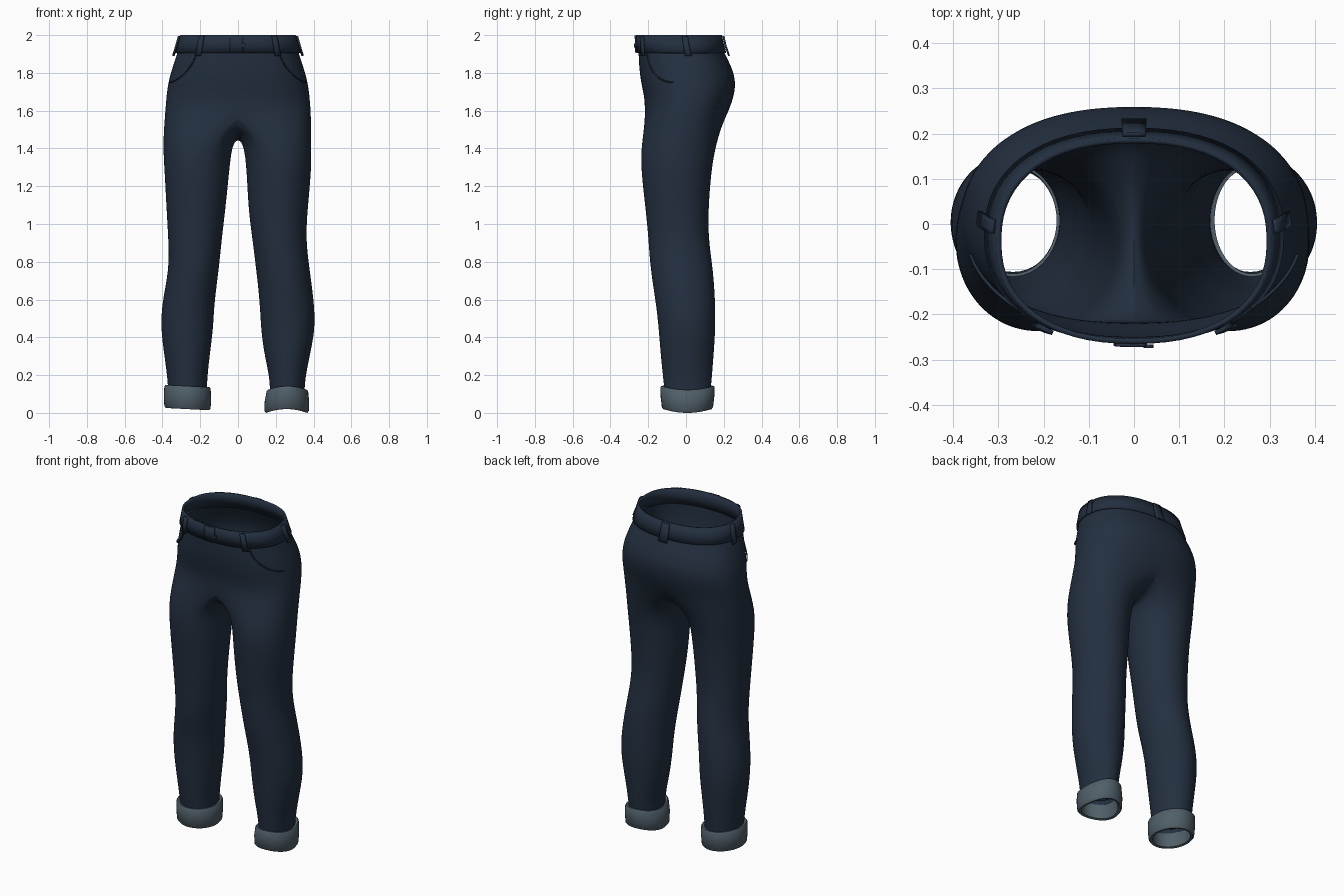
import bpy, bmesh, math
from math import sin, cos, pi, copysign

cube = bpy.data.objects.get("Cube")
if cube:
    bpy.data.objects.remove(cube, do_unlink=True)


def material(name, color):
    mat = bpy.data.materials.new(name)
    mat.use_nodes = True
    mat.diffuse_color = (*color, 1)
    mat.node_tree.nodes["Principled BSDF"].inputs["Base Color"].default_value = (*color, 1)
    return mat


denim = material("dark denim", (0.017, 0.029, 0.051))
lining = material("grey denim underside", (0.08, 0.115, 0.14))

# Hip sections in hundredths: height, half width, front, back
HIPS = [(200, 29.5, -25.5, 18), (191, 32, -25.2, 20), (184, 34.5, -25, 24),
        (175, 37.2, -24, 26.8), (166, 38.2, -21.8, 25), (158, 38.8, -22, 22)]
# Leg sections in hundredths: height, front, back, right outer and inner, left outer and inner
LEGS = [(142, -24, 16, 40, 3, 39, 3), (128, -24, 13.5, 39, 4.5, 39, 4.5),
        (108, -21.5, 12, 38, 6.5, 37, 5.3), (92, -20, 12, 37, 8.5, 36, 7.5),
        (76, -19, 14.5, 36.5, 10, 38, 9.5), (58, -16, 15.7, 40.5, 12.5, 40.5, 11.5),
        (44, -14.5, 15.7, 41, 13, 41, 12), (30, -13.5, 14.7, 39, 15, 38, 14),
        (15, -11.8, 13.5, 37, 16.5, 35, 17.5), (4, -10.8, 12.3, 37, 16.5, 35.5, 16)]


def section(table, z):
    """Values of a table at height z, in units."""
    z *= 100
    for upper, lower in zip(table, table[1:]):
        if z >= lower[0] or lower is table[-1]:
            f = min(max((upper[0] - z) / (upper[0] - lower[0]), 0), 1)
            return [(u + (l - u) * f) / 100 for u, l in zip(upper[1:], lower[1:])]


def rounded(value):
    return copysign(abs(value) ** 0.87, value)


def hip_point(t, z, grow=0.0):
    """Point on the hips; t runs from the front centre towards the left side."""
    half, front, back = section(HIPS, z)
    x = (half + grow) * rounded(sin(t))
    y = (front + back) / 2 - ((back - front) / 2 + grow) * rounded(cos(t))
    return x, y, z


def leg_point(side, t, z, grow=0.0):
    """Point on a leg; t runs from the front towards the outside."""
    front, back, r_out, r_in, l_out, l_in = section(LEGS, z)
    outer, inner = (l_out, l_in) if side > 0 else (r_out, r_in)
    x = (outer + inner) / 2 + ((outer - inner) / 2 + grow) * sin(t)
    y = (front + back) / 2 - ((back - front) / 2 + grow) * cos(t)
    return side * x, y, z


def bridge(bm, rows, closed):
    """Quads between successive rows of points."""
    rows = [[bm.verts.new(p) for p in row] for row in rows]
    for a, b in zip(rows, rows[1:]):
        n = len(a)
        for i in range(n if closed else n - 1):
            j = (i + 1) % n
            bm.faces.new((a[i], a[j], b[j], b[i]))


def finish(bm, name, mat, thickness=0.0, subdivide=0):
    bmesh.ops.remove_doubles(bm, verts=bm.verts, dist=0.0005)
    bmesh.ops.recalc_face_normals(bm, faces=bm.faces)
    mesh = bpy.data.meshes.new(name)
    bm.to_mesh(mesh)
    bm.free()
    mesh.materials.append(mat)
    obj = bpy.data.objects.new(name, mesh)
    bpy.context.collection.objects.link(obj)
    if thickness:
        mod = obj.modifiers.new("cloth thickness", "SOLIDIFY")
        mod.thickness = thickness
        mod.offset = 0
    if subdivide:
        mod = obj.modifiers.new("smooth cloth", "SUBSURF")
        mod.levels = mod.render_levels = subdivide
    bpy.ops.object.select_all(action="DESELECT")
    obj.select_set(True)
    bpy.context.view_layer.objects.active = obj
    bpy.ops.object.shade_smooth_by_angle(angle=math.radians(40))
    return obj


def hip_patch(name, start, end, low, high, grow, thickness, steps):
    """Strip of cloth lying on the hips."""
    bm = bmesh.new()
    rows = [[hip_point(start + (end - start) * i / steps, z, grow) for i in range(steps + 1)]
            for z in (high, (low + high) / 2, low)]
    bridge(bm, rows, False)
    return finish(bm, name, denim, thickness)


# Trouser body: half hips on each side, a curved crotch seam, then a closed leg
HALF, INNER = 16, 7
COUNT = HALF + 1 + INNER
body = bmesh.new()
for side in (1, -1):
    hips = [[hip_point(side * pi * i / HALF, z) for i in range(HALF + 1)]
            for z in (1.97, 1.91, 1.84, 1.75, 1.66, 1.58)]
    bridge(body, hips, False)
    _, front, back = section(HIPS, 1.58)
    seam = []
    for i in range(1, INNER + 1):
        u = i / (INNER + 1)
        seam.append((0, back + (front - back) * u, 1.58 - 0.13 * sin(pi * u)))
    rings = [hips[-1] + seam]
    for row in LEGS:
        rings.append([leg_point(side, 2 * pi * (i - 2) / COUNT, row[0] / 100)
                      for i in range(COUNT)])
    bridge(body, rings, True)
finish(body, "trouser_body", denim, subdivide=2)

# Turned-up cuffs
PROFILE = [(-0.006, 0.1), (-0.002, 0.014), (0.012, 0.01), (0.02, 0.02),
           (0.023, 0.07), (0.02, 0.125), (0.014, 0.132), (-0.006, 0.128)]
for side, name in ((1, "left_cuff"), (-1, "right_cuff")):
    bm = bmesh.new()
    rows = []
    for grow, z in PROFILE:
        row = []
        for i in range(40):
            t = 2 * pi * i / 40
            x, y, _ = leg_point(side, t, max(z, 0.04), grow)
            wave = 0.01 * cos(2 * t) if side > 0 else 0.01 + 0.006 * sin(t)
            row.append((x, y, z + wave))
        rows.append(row)
    bridge(bm, rows, True)
    finish(bm, name, lining)

# Waistband with its overlapping front tab
hip_patch("waistband", 0, 2 * pi, 1.905, 2.0, 0.004, 0.012, 64)
hip_patch("waistband_tab", -0.1, 0.06, 1.907, 1.998, 0.013, 0.008, 4)

# Belt loops
LOOPS = {"front_left_loop": 0.61, "front_right_loop": -0.61, "left_loop": pi / 2 + 0.1,
         "right_loop": -pi / 2 - 0.1, "back_loop": pi}
for name, t in LOOPS.items():
    hip_patch(name, t - 0.055, t + 0.055, 1.89, 1.995, 0.017, 0.01, 3)

# Waist button
x, y, z = hip_point(0.07, 1.945, 0.018)
bpy.ops.mesh.primitive_cylinder_add(vertices=16, radius=0.011, depth=0.008,
                                    location=(x, y, z), rotation=(pi / 2, 0, 0))
button = bpy.context.object
button.name = "waist_button"
button.data.materials.append(denim)

# Curved front pocket openings
for side, name in ((1, "left_pocket_edge"), (-1, "right_pocket_edge")):
    curve = bpy.data.curves.new(name, "CURVE")
    curve.dimensions = "3D"
    curve.bevel_depth = 0.004
    curve.bevel_resolution = 1
    spline = curve.splines.new("POLY")
    steps = 12
    spline.points.add(steps)
    for i, point in enumerate(spline.points):
        a = pi / 2 * i / steps
        spot = hip_point(side * (1.3 - 0.6 * cos(a)), 1.9 - 0.15 * sin(a), 0.002)
        point.co = (*spot, 1)
    curve.materials.append(denim)
    obj = bpy.data.objects.new(name, curve)
    bpy.context.collection.objects.link(obj)
